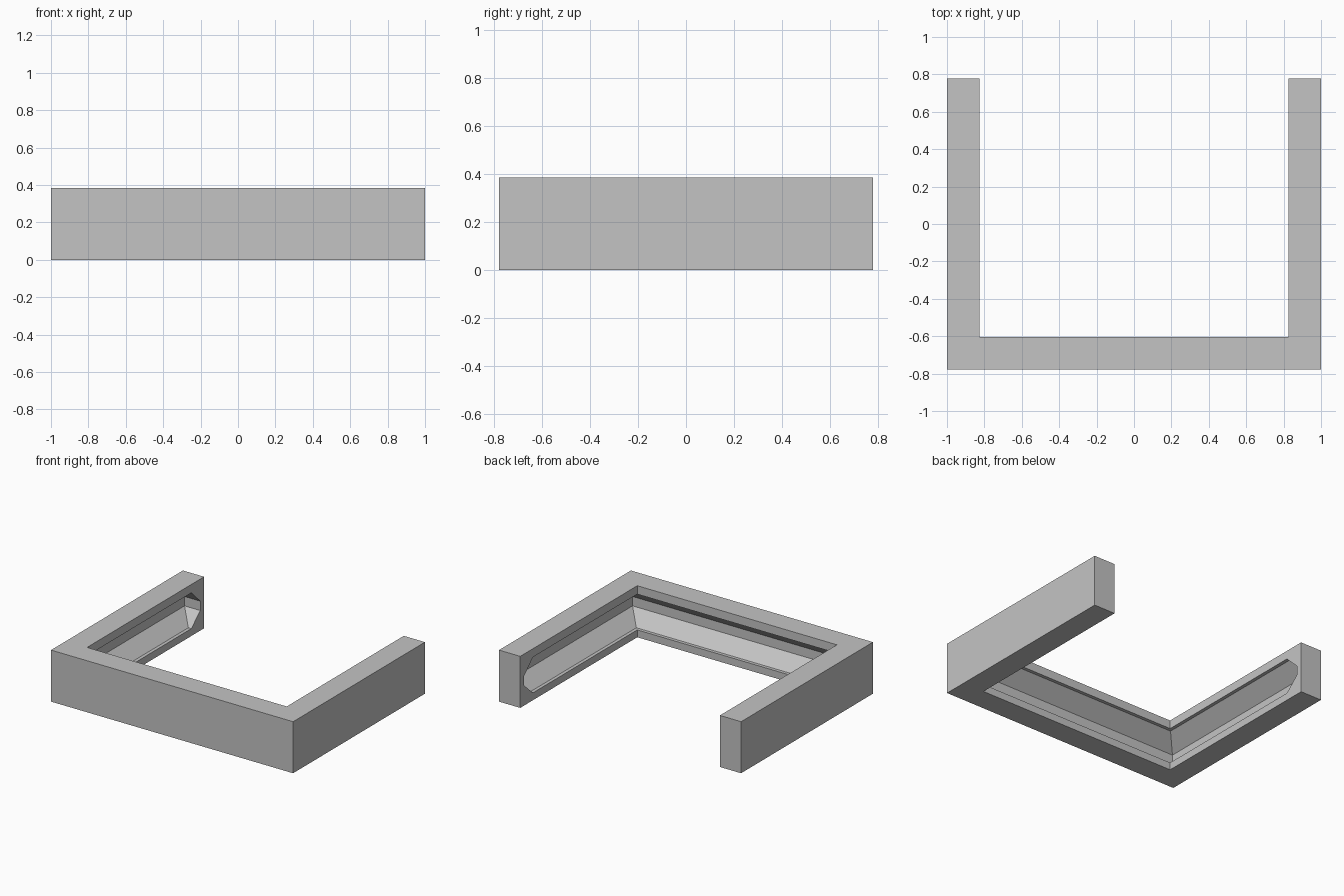
import bpy
import bmesh

if "Cube" in bpy.data.objects:
    bpy.data.objects.remove(bpy.data.objects["Cube"], do_unlink=True)

HALF_X, HALF_Y, HEIGHT = 1.0, 0.778, 0.385
RAIL = 0.175                              # width of each rail

grey = bpy.data.materials.new("plain_grey")
grey.use_nodes = True
colour = (0.55, 0.55, 0.55, 1)
grey.diffuse_color = colour
grey.node_tree.nodes["Principled BSDF"].inputs["Base Color"].default_value = colour


def loft(name, rings):
    """Closed solid through stacked rectangles (x0, x1, y0, y1, z)."""
    bm = bmesh.new()
    loops = [[bm.verts.new((x, y, z)) for x, y in
              ((x0, y0), (x1, y0), (x1, y1), (x0, y1))]
             for x0, x1, y0, y1, z in rings]
    for low, high in zip(loops, loops[1:]):
        for i in range(4):
            j = (i + 1) % 4
            bm.faces.new((low[i], low[j], high[j], high[i]))
    bm.faces.new(loops[0][::-1])
    bm.faces.new(loops[-1])
    bmesh.ops.recalc_face_normals(bm, faces=bm.faces)
    mesh = bpy.data.meshes.new(name)
    bm.to_mesh(mesh)
    bm.free()
    mesh.materials.append(grey)
    obj = bpy.data.objects.new(name, mesh)
    bpy.context.collection.objects.link(obj)
    return obj


def inset(amount, z):
    x, y = HALF_X - amount, HALF_Y - amount
    return (-x, x, -y, y, z)


def cut(target, cutter):
    cutter.hide_render = True
    mod = target.modifiers.new("cut", 'BOOLEAN')
    mod.operation = 'DIFFERENCE'
    mod.solver = 'EXACT'
    mod.object = cutter
    bpy.context.view_layer.objects.active = target
    bpy.ops.object.modifier_apply(modifier=mod.name)
    bpy.data.objects.remove(cutter, do_unlink=True)


# Outer block
frame = loft("u_shaped_frame", [inset(0, 0), inset(0, HEIGHT)])

# Bevelled groove, closed near the arm tips
cut(frame, loft("groove_cutter", [inset(0.15, 0.055), inset(0.045, 0.15),
                                  inset(0.045, 0.22), inset(0.15, 0.322)]))

# Open middle, running out through the back
inner = HALF_X - RAIL
cut(frame, loft("opening_cutter", [(-inner, inner, RAIL - HALF_Y, 1, z)
                                   for z in (-0.1, HEIGHT + 0.1)]))
